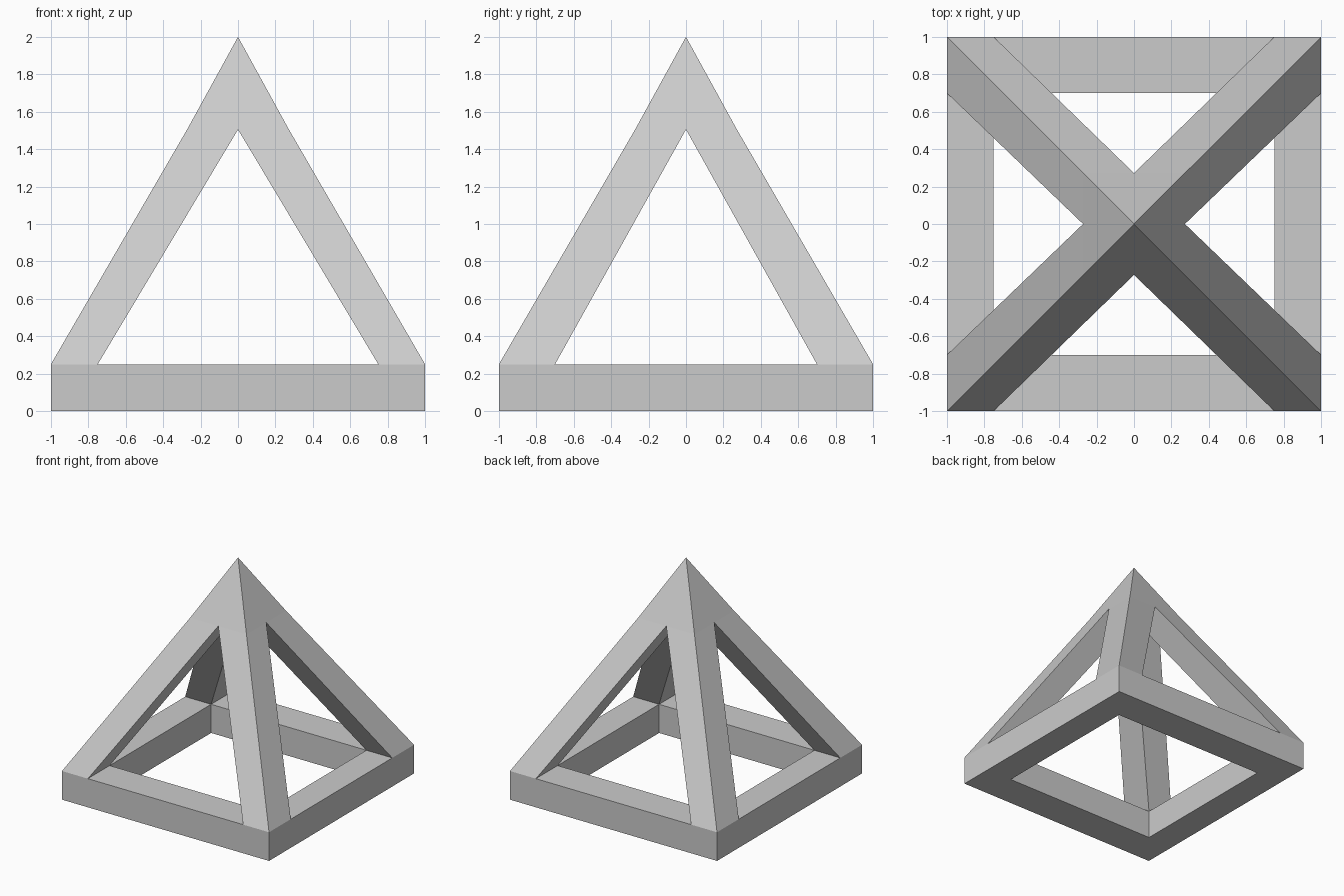
import bpy

if "Cube" in bpy.data.objects:
    bpy.data.objects.remove(bpy.data.objects["Cube"])

A, B = 0.75, 0.70        # half-size of the base opening in x and y
H, T = 0.25, 1.505       # top of the base, top of the openings
R = 0.272                # half-width of the peak where the legs join
APEX = (0, 0, 2)


def at(points, z):
    return [(x, y, z) for x, y in points]


def walls(low, high, skip=()):
    """Side quads between two matching counter-clockwise loops."""
    n = len(low)
    return [(low[i], low[(i + 1) % n], high[(i + 1) % n], high[i])
            for i in range(n) if i not in skip]


def quarter_part(name, faces):
    """Build one quarter from corner positions and mirror it to all four sides."""
    verts = list(dict.fromkeys(p for f in faces for p in f))
    index = {p: i for i, p in enumerate(verts)}
    mesh = bpy.data.meshes.new(name)
    mesh.from_pydata(verts, [], [[index[p] for p in f] for f in faces])
    obj = bpy.data.objects.new(name, mesh)
    bpy.context.collection.objects.link(obj)
    mirror = obj.modifiers.new("Mirror", 'MIRROR')
    mirror.use_axis = (True, True, False)
    mirror.merge_threshold = 0.0005
    return obj


# Base frame: L-shaped quarter, open where the leg stands on it
outline = [(A, 0), (1, 0), (1, B), (1, 1), (A, 1), (0, 1), (0, B), (A, B)]
low, high = at(outline, 0), at(outline, H)
side, corner, back = (0, 1, 2, 7), (7, 2, 3, 4), (6, 7, 4, 5)
base = walls(low, high, skip=(0, 5))
base += [[low[i] for i in reversed(s)] for s in (side, corner, back)]
base += [[high[i] for i in s] for s in (side, back)]
quarter_part("base_frame", base)

# Corner legs: four-sided bars leaning in to the peak
foot = [high[i] for i in corner]
head = at([(0, 0), (R, 0), (R, R), (0, R)], T)
quarter_part("corner_legs", walls(foot, head))

# Solid peak above the openings
quarter_part("peak", [(head[1], head[2], APEX), (head[2], head[3], APEX)])
